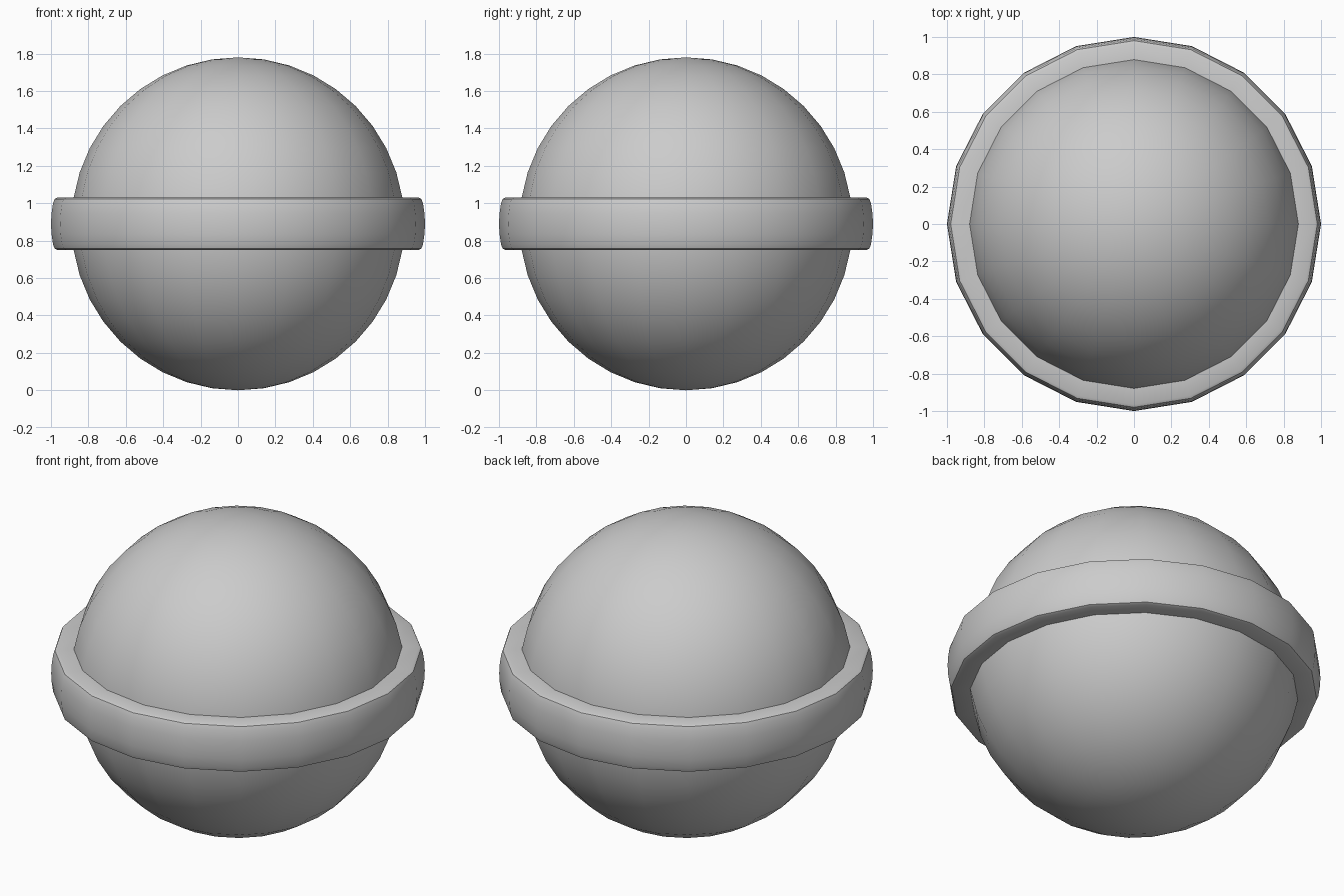
import bpy, bmesh, math

if "Cube" in bpy.data.objects:
    bpy.data.objects.remove(bpy.data.objects["Cube"])

SIDES = 20
MID = 0.89


def add_object(name, bm):
    bmesh.ops.recalc_face_normals(bm, faces=bm.faces[:])
    mesh = bpy.data.meshes.new(name)
    bm.to_mesh(mesh)
    bm.free()
    obj = bpy.data.objects.new(name, mesh)
    bpy.context.collection.objects.link(obj)
    bpy.ops.object.select_all(action='DESELECT')
    obj.select_set(True)
    bpy.context.view_layer.objects.active = obj
    bpy.ops.object.shade_smooth_by_angle(angle=math.radians(40))
    return obj


# Ball
bm = bmesh.new()
bmesh.ops.create_uvsphere(bm, u_segments=SIDES, v_segments=20, radius=0.89)
add_object("ball", bm).location.z = MID

# Equator band: closed, slightly bulged profile with rounded outer rims
half = [(0.86, 0.14), (0.965, 0.14), (0.98, 0.133), (0.989, 0.11), (0.997, 0.055)]
profile = half + [(1.0, 0.0)] + [(r, -z) for r, z in reversed(half)]
bm = bmesh.new()
rings = []
for i in range(SIDES):
    a = 2 * math.pi * i / SIDES
    rings.append([bm.verts.new((r * math.cos(a), r * math.sin(a), z)) for r, z in profile])
n = len(profile)
for i in range(SIDES):
    a, b = rings[i], rings[(i + 1) % SIDES]
    for j in range(n):
        k = (j + 1) % n
        bm.faces.new((a[j], b[j], b[k], a[k]))
add_object("equator_band", bm).location.z = MID
